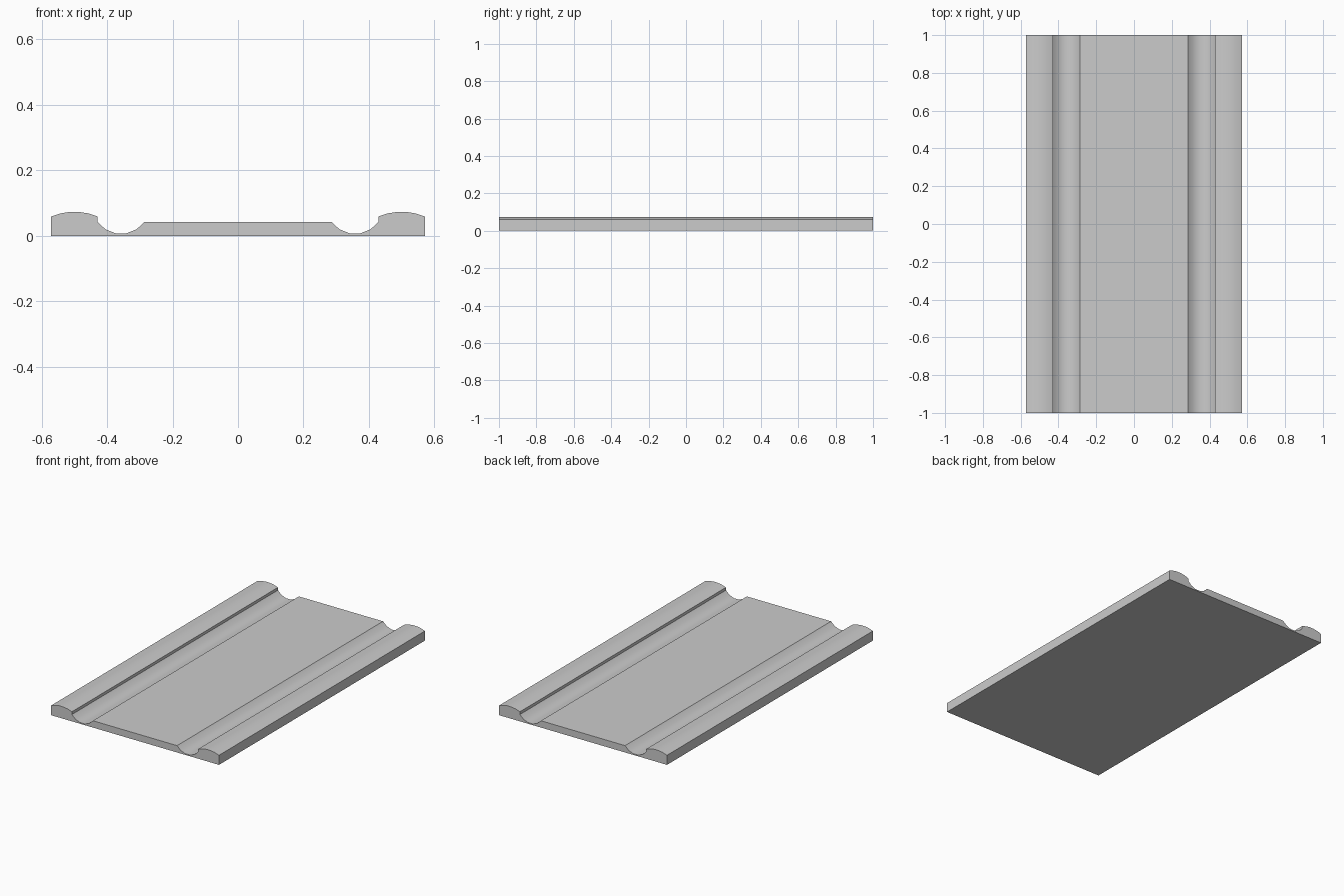
import bpy, bmesh
from math import sin, cos, atan, radians

if "Cube" in bpy.data.objects:
    bpy.data.objects.remove(bpy.data.objects["Cube"])

EDGE, RIM, INNER = 0.571, 0.429, 0.286   # x of outer side, rim step, centre panel edge
PANEL_Z, SIDE_Z, HALF_LEN = 0.042, 0.059, 1.0


def arc(x0, x1, z, rise, segments=5):
    """Circular arc from (x0, z) to (x1, z), bulging by rise (negative = down)."""
    half = abs(x1 - x0) / 2
    angle = 2 * atan(abs(rise) / half)
    radius = half / sin(angle)
    side = 1 if x1 > x0 else -1
    up = 1 if rise > 0 else -1
    points = []
    for i in range(segments + 1):
        t = angle * (2 * i / segments - 1)
        points.append(((x0 + x1) / 2 + side * radius * sin(t),
                       z + up * radius * (cos(t) - cos(angle))))
    return points


# Half profile: groove beside the flat panel, step up, domed rim, side wall
half = arc(INNER, RIM, PANEL_Z, -0.036) + arc(RIM, EDGE, SIDE_Z, 0.0145) + [(EDGE, 0)]
profile = half + [(-x, z) for x, z in reversed(half)]

# Extrude the profile along the length
bm = bmesh.new()
face = bm.faces.new([bm.verts.new((x, -HALF_LEN, z)) for x, z in profile])
result = bmesh.ops.extrude_face_region(bm, geom=[face], use_keep_orig=True)
moved = [g for g in result["geom"] if isinstance(g, bmesh.types.BMVert)]
bmesh.ops.translate(bm, verts=moved, vec=(0, 2 * HALF_LEN, 0))
bmesh.ops.recalc_face_normals(bm, faces=bm.faces)

mesh = bpy.data.meshes.new("grooved_moulding")
bm.to_mesh(mesh)
bm.free()
moulding = bpy.data.objects.new("grooved_moulding", mesh)
bpy.context.collection.objects.link(moulding)

# Smooth curves, crisp profile corners
bpy.context.view_layer.objects.active = moulding
moulding.select_set(True)
bpy.ops.object.shade_smooth_by_angle(angle=radians(30))
